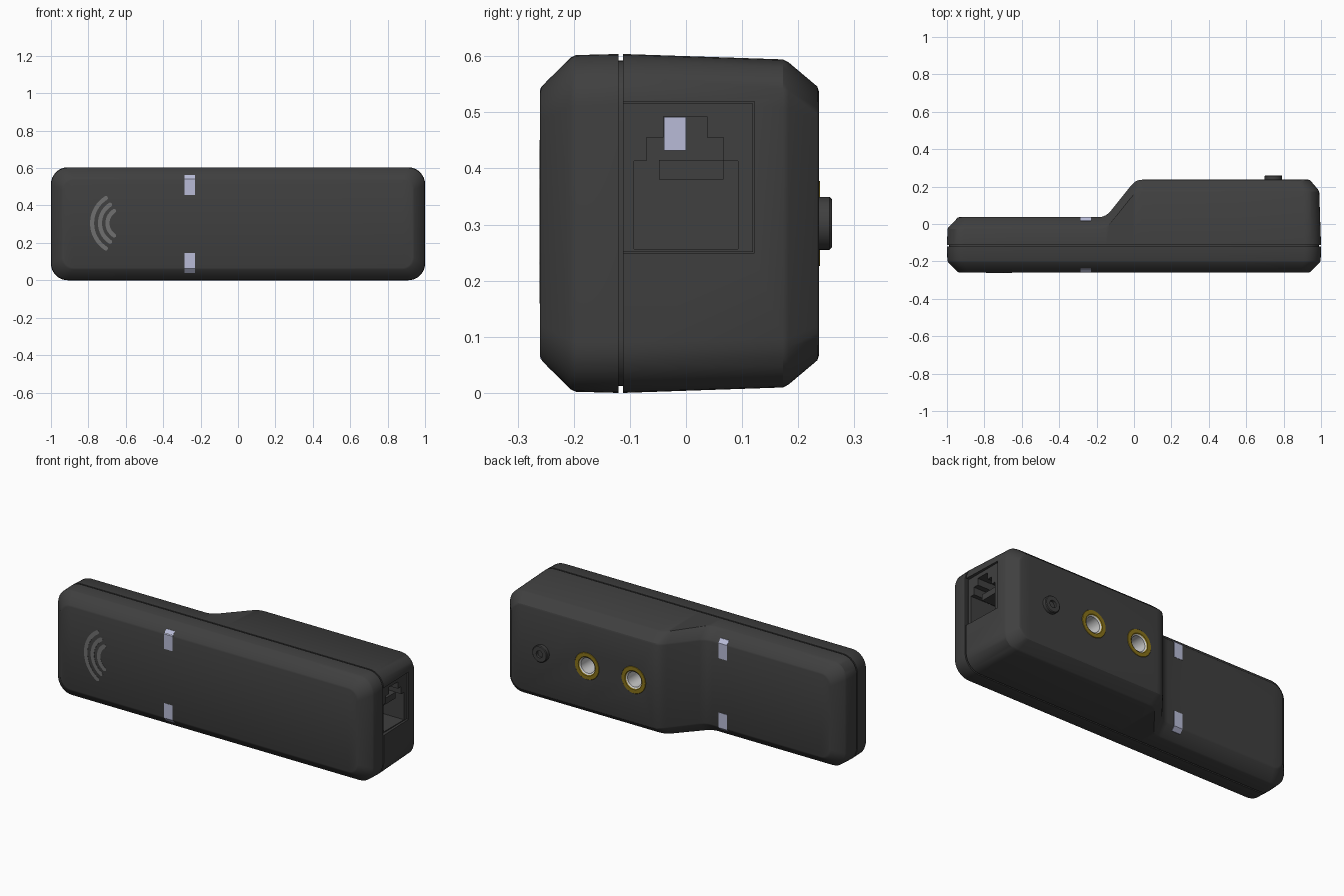
import bpy, bmesh
from math import sin, cos, pi
from mathutils import Vector

if "Cube" in bpy.data.objects:
    bpy.data.objects.remove(bpy.data.objects["Cube"])

HALF = 0.302          # half the body height
CZ = 0.302            # height of the body centre line


def material(name, rgb):
    m = bpy.data.materials.new(name)
    m.diffuse_color = (*rgb, 1)
    m.use_nodes = True
    m.node_tree.nodes["Principled BSDF"].inputs["Base Color"].default_value = m.diffuse_color
    return m


DARK = material("dark_plastic", (0.05, 0.05, 0.05))
GREY = material("grey_print", (0.16, 0.16, 0.16))
CLEAR = material("pale_light_pipe", (0.48, 0.5, 0.68))
GOLD = material("brass", (0.25, 0.17, 0.01))
STEEL = material("steel", (0.6, 0.6, 0.6))


def make(name, verts, faces, mat):
    bm = bmesh.new()
    vs = [bm.verts.new(v) for v in verts]
    for f in faces:
        bm.faces.new([vs[i] for i in f])
    bmesh.ops.remove_doubles(bm, verts=bm.verts, dist=1e-5)
    bmesh.ops.recalc_face_normals(bm, faces=bm.faces)
    me = bpy.data.meshes.new(name)
    bm.to_mesh(me)
    bm.free()
    ob = bpy.data.objects.new(name, me)
    bpy.context.collection.objects.link(ob)
    me.materials.append(mat)
    return ob


def skin(rings, n):
    """Quads between successive closed rings of n points."""
    return [(r * n + i, r * n + (i + 1) % n, (r + 1) * n + (i + 1) % n, (r + 1) * n + i)
            for r in range(rings - 1) for i in range(n)]


def prism(name, pts, axis, a, b, mat):
    """Extrude a 2D outline along x (points are y,z) or y (points are x,z)."""
    place = (lambda p, t: (t, p[0], p[1])) if axis == "x" else (lambda p, t: (p[0], t, p[1]))
    n = len(pts)
    verts = [place(p, t) for t in (a, b) for p in pts]
    return make(name, verts, skin(2, n) + [tuple(range(n)), tuple(range(n, 2 * n))], mat)


def box(name, y0, y1, z0, z1, x0, x1, mat):
    return prism(name, [(y0, z0), (y1, z0), (y1, z1), (y0, z1)], "x", x0, x1, mat)


def lathe(name, profile, x, mat, n=40):
    """Revolve (radius, y) points around an axis along y."""
    verts = [(x + r * cos(2 * pi * i / n), y, CZ + r * sin(2 * pi * i / n))
             for r, y in profile for i in range(n)]
    bm_faces = skin(len(profile), n)
    r_n = len(profile)
    # collapse rings on the axis into triangles
    faces = []
    for f in bm_faces:
        seen = []
        for i in f:
            if profile[i // n][0] == 0:
                i = (i // n) * n
            if i not in seen:
                seen.append(i)
        faces.append(seen)
    return make(name, verts, faces, mat)


def cut(ob, cutter):
    mod = ob.modifiers.new("cut", "BOOLEAN")
    mod.operation, mod.solver, mod.object = "DIFFERENCE", "EXACT", cutter
    bpy.context.view_layer.objects.active = ob
    bpy.ops.object.modifier_apply(modifier=mod.name)
    bpy.data.objects.remove(cutter, do_unlink=True)


# Back outline seen from the top: thin end, ramp, thick end
BACK = [(-0.6, .037), (-0.3, .037), (-0.19, .037), (-0.17, .039), (-0.15, .047), (-0.13, .063),
        (-0.02, .2), (-0.005, .217), (0.01, .229), (0.03, .236), (0.05, .237), (0.5, .237)]
ARC = 8


def outline(level, inset):
    """Rounded rectangle in xz; level maps the back height to y, inset maps y to a shrink."""
    tops = []
    for i in range(ARC + 1):
        tops.append((-1, i / ARC * pi / 2, BACK[0][1]))
    tops += [(0, x, y) for x, y in BACK]
    for i in range(ARC, -1, -1):
        tops.append((1, i / ARC * pi / 2, BACK[-1][1]))
    pts = []
    for side, t, back in tops:
        y = level(back)
        d = inset(y)
        r = 0.09 - 0.5 * d
        if side:
            pts.append((side * (1 - d - r + r * cos(t)), y, HALF - d - r + r * sin(t)))
        else:
            pts.append((t, y, HALF - d))
    return [(x, y, CZ + z) for x, y, z in pts] + [(x, y, CZ - z) for x, y, z in reversed(pts)]


def shell(name, loops):
    rings = [outline(*l) for l in loops]
    n = len(rings[0])
    faces = skin(len(rings), n)
    for base in (0, (len(rings) - 1) * n):
        faces += [(base + i, base + i + 1, base + n - 2 - i, base + n - 1 - i)
                  for i in range(n // 2 - 1)]
    return make(name, [p for r in rings for p in r], faces, DARK)


def flat(y, d):
    return (lambda back: y), (lambda yy: d)


def draft(y):
    return 0.034 * (y + 0.112)


# Front cover, ending in a recessed lip that forms the seam
front = shell("front_cover", [flat(-.26, .067), flat(-.257, .058), flat(-.205, .006),
                              flat(-.196, .002), flat(-.12, 0), flat(-.12, .012), flat(-.1115, .012)])

# Back cover following the stepped outline
back = shell("back_cover", [flat(-.112, 0),
                            (lambda b: b - .064, draft),
                            (lambda b: b - .054, lambda y: draft(y) + .005),
                            (lambda b: b - .003, lambda y: .058),
                            (lambda b: b, lambda y: .067)])

# Socket pocket and threaded-insert holes
cut(back, box("pocket_cutter", -.13, .122, .249, .519, .68, 1.1, DARK))
INSERTS = (0.165, 0.46)
for x in INSERTS:
    cut(back, lathe("hole_cutter", [(0, .3), (.077, .3), (.077, .06), (0, .06)], x, DARK))

# Cable socket with a stepped opening
socket = box("cable_socket", -.111, .119, .251, .516, .7, .984, DARK)
steps = [(-.093, .256), (.093, .256), (.093, .413), (.067, .413), (.067, .455), (.037, .455),
         (.037, .493), (-.04, .493), (-.04, .455), (-.07, .455), (-.07, .413), (-.093, .413)]
cut(socket, prism("opening_cutter", steps, "x", .72, 1.1, DARK))
ledge = box("socket_ledge", -.048, .067, .38, .415, .72, .95, DARK)
glow = box("socket_inner_light", -.039, 0, .432, .492, .715, .73, CLEAR)

# Threaded inserts: brass flange with a steel sleeve
smooth = [front, back]
for x in INSERTS:
    smooth.append(lathe("insert_flange", [(.05, .1), (.077, .1), (.077, .236), (.075, .239),
                                          (.054, .239), (.05, .235), (.05, .1)], x, GOLD))
    smooth.append(lathe("insert_sleeve", [(0, .11), (.043, .11), (.043, .23), (.05, .235),
                                          (.05, .09), (0, .09)], x, STEEL))

# Push button with a dimple
smooth.append(lathe("push_button", [(0, .246), (.02, .246), (.02, .26), (.043, .26), (.047, .256),
                                    (.047, .22), (0, .22)], .745, DARK))

# Light pipes running through the body, mirrored top and bottom
pipe = [(-.2605, .155), (-.2605, .24), (-.2405, .262), (.018, .262), (.0385, .242), (.0385, .155)]
for name, s in (("upper_light_pipe", 1), ("lower_light_pipe", -1)):
    prism(name, [(y, CZ + s * z) for y, z in pipe], "x", -.285, -.231, CLEAR)


# Printed signal arcs with rounded ends
def arc(cx, r, ang, w=0.011, n=20):
    a = [pi - ang + 2 * ang * i / n for i in range(n + 1)]
    pol = lambda rad, t: Vector((cx + rad * cos(t), 0.305 + rad * sin(t)))
    pts = [pol(r + w, t) for t in a]
    for end, sgn in ((a[-1], 1), (a[0], -1)):
        c = pol(r, end)
        caps = [c + w * Vector((cos(end + k * pi / 6), sin(end + k * pi / 6))) for k in range(1, 6)]
        if sgn == 1:
            pts += caps + [pol(r - w, t) for t in reversed(a)]
        else:
            pts += [c + w * Vector((cos(end + pi + k * pi / 6), sin(end + pi + k * pi / 6)))
                    for k in range(1, 6)]
    return pts


for cx, r, ang in ((-.62, .16, 1.0), (-.62, .118, 1.0), (-.62, .078, 1.0)):
    prism("signal_arc", arc(cx, r, ang), "y", -.2612, -.25, GREY)

# Smooth shading with sharp edges kept
for ob in smooth:
    bpy.ops.object.select_all(action="DESELECT")
    ob.select_set(True)
    bpy.context.view_layer.objects.active = ob
    bpy.ops.object.shade_smooth_by_angle(angle=0.52)
